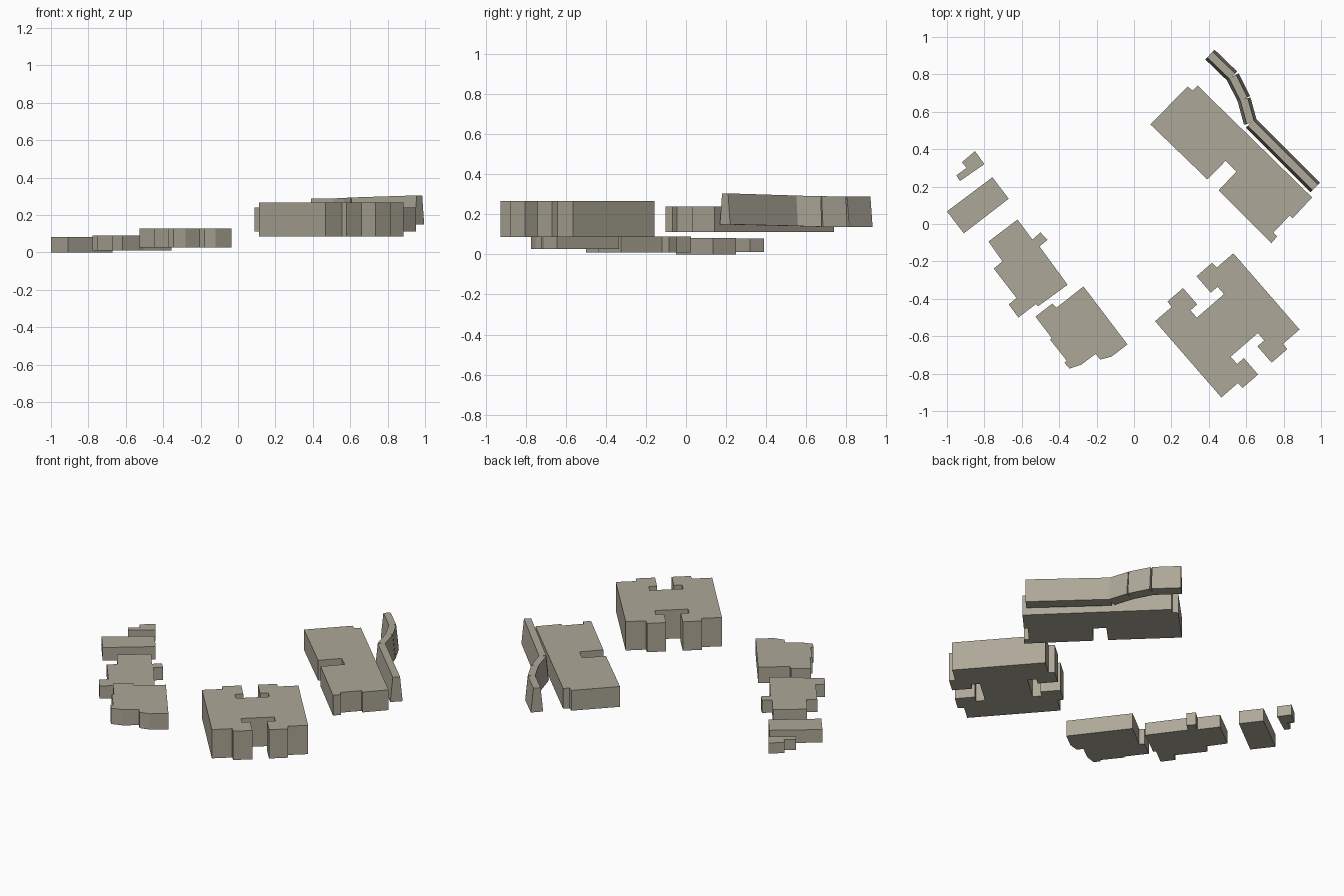
import bpy
import bmesh
from mathutils import Matrix, Vector

cube = bpy.data.objects.get("Cube")
if cube:
    bpy.data.objects.remove(cube, do_unlink=True)

stone = bpy.data.materials.new("warm_grey_stone")
stone.use_nodes = True
colour = (0.42, 0.39, 0.315, 1)
stone.diffuse_color = colour
stone.node_tree.nodes["Principled BSDF"].inputs["Base Color"].default_value = colour


def finish(name, mesh_builder):
    """Turn a bmesh into a flat shaded, outward facing stone object."""
    bmesh.ops.recalc_face_normals(mesh_builder, faces=mesh_builder.faces)
    mesh = bpy.data.meshes.new(name)
    mesh_builder.to_mesh(mesh)
    mesh_builder.free()
    mesh.materials.append(stone)
    obj = bpy.data.objects.new(name, mesh)
    bpy.context.collection.objects.link(obj)
    return obj


def block(name, footprint, bottom, top):
    """Extrude a footprint straight up into a flat roofed building."""
    builder = bmesh.new()
    base = builder.faces.new([builder.verts.new((x, y, bottom)) for x, y in footprint])
    result = bmesh.ops.extrude_face_region(builder, geom=[base], use_keep_orig=True)
    raised = [v for v in result["geom"] if isinstance(v, bmesh.types.BMVert)]
    bmesh.ops.translate(builder, verts=raised, vec=(0, 0, top - bottom))
    return finish(name, builder)


def wall_segment(name, start, end, half_base, half_top):
    """Tapered wall between two (x, y, bottom, top) stations."""
    builder = bmesh.new()
    along = Vector((end[0] - start[0], end[1] - start[1])).normalized()
    side = Vector((-along.y, along.x))
    rings = []
    for x, y, bottom, top in (start, end):
        ring = []
        for offset, z in ((half_base, bottom), (half_top, top),
                          (-half_top, top), (-half_base, bottom)):
            ring.append(builder.verts.new((x + side.x * offset, y + side.y * offset, z)))
        rings.append(ring)
    first, last = rings
    builder.faces.new(first)
    builder.faces.new(reversed(last))
    for i in range(len(first)):
        j = (i + 1) % len(first)
        builder.faces.new((first[i], last[i], last[j], first[j]))
    return finish(name, builder)


# Small houses on the right-hand slope
block("shed", [(-.92, .33), (-.85, .39), (-.8, .32), (-.93, .23),
               (-.95, .26), (-.895, .3)], .013, .08)
block("plain_house", [(-.757, .25), (-.67, .135), (-.91, -.05), (-1, .067)], 0, .082)
block("winged_house", [
    (-.623, .024), (-.543, -.083), (-.5, -.045), (-.463, -.085), (-.505, -.12),
    (-.355, -.325), (-.513, -.44), (-.524, -.428), (-.618, -.5), (-.67, -.43),
    (-.628, -.396), (-.75, -.238), (-.703, -.2), (-.778, -.094)], .01, .09)
block("bay_front_house", [
    (-.27, -.334), (-.035, -.644), (-.12, -.709), (-.18, -.725), (-.206, -.695),
    (-.28, -.751), (-.345, -.773), (-.372, -.741), (-.36, -.73), (-.449, -.618),
    (-.44, -.61), (-.527, -.495), (-.436, -.425), (-.414, -.447)], .027, .127)

# Large doubly symmetric building: one quarter mirrored both ways
quarter = [(.27, .277), (.27, .16), (.306, .158), (.306, .048),
           (.19, .048), (.19, .096), (.138, .096)]
half = quarter + [(u, -v) for u, v in reversed(quarter)]
outline = half + [(-u, v) for u, v in reversed(half)]
turn = Matrix(((.656, .755), (-.755, .656)))
centre = Vector((.499, -.542))
block("courtyard_building", [tuple(centre + turn @ Vector(p)) for p in outline], .086, .268)

# Long notched building at the back
block("long_building", [
    (.286, .735), (.313, .714), (.34, .74), (.952, .142), (.848, .03), (.832, .045),
    (.746, -.045), (.765, -.067), (.735, -.102), (.452, .179), (.548, .281),
    (.489, .337), (.393, .238), (.088, .532)], .112, .24)

# Bent retaining wall made of tapered segments
stations = [(.406, .906, .137, .289), (.527, .789, .137, .289), (.588, .668, .138, .291),
            (.623, .54, .142, .294), (.97, .195, .15, .305)]
for number, (start, end) in enumerate(zip(stations, stations[1:]), start=1):
    wall_segment(f"wall_segment_{number}", start, end, .036, .021)
